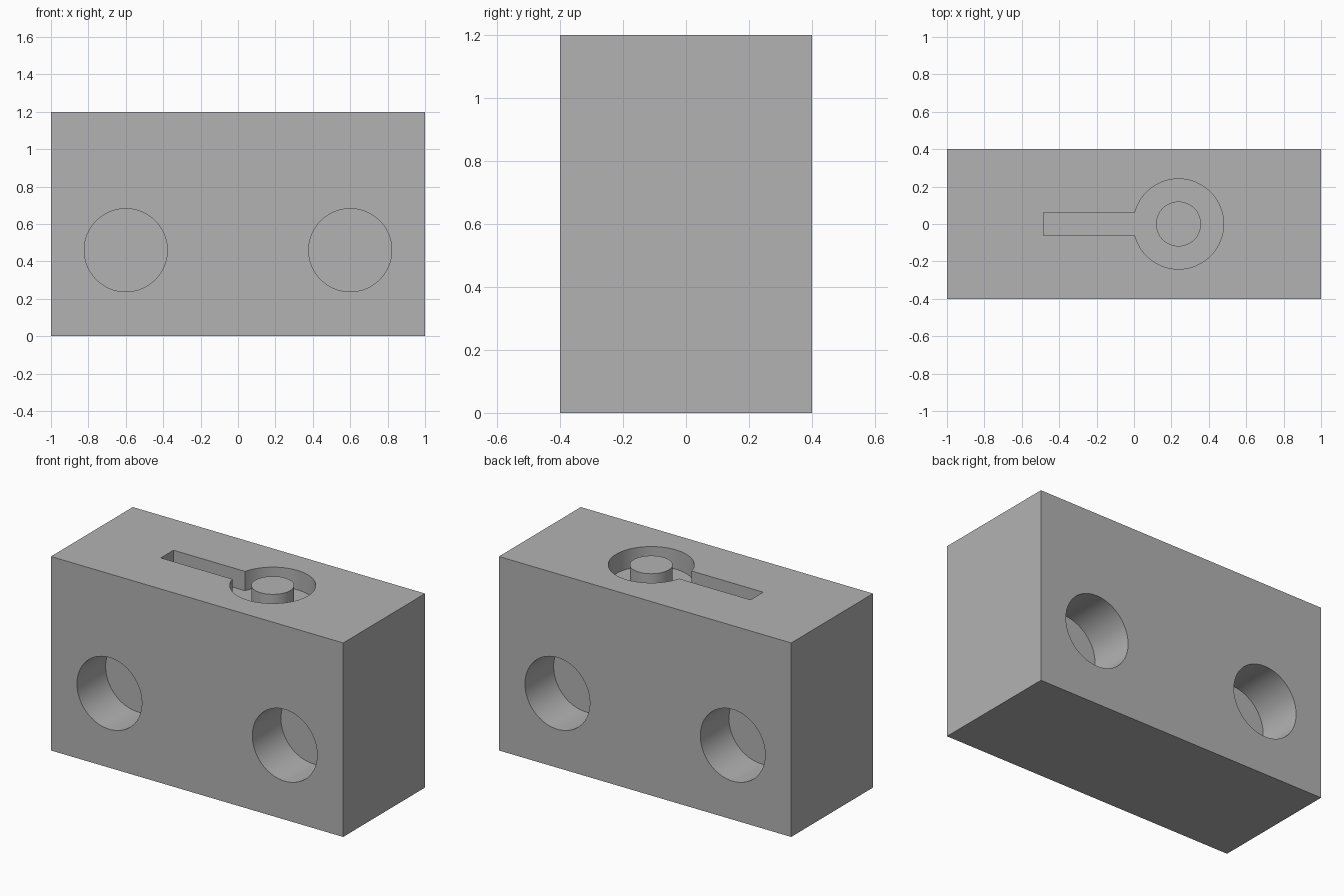
import bpy
import math

cube = bpy.data.objects.get("Cube")
if cube:
    bpy.data.objects.remove(cube, do_unlink=True)

WIDTH, DEPTH, HEIGHT = 2.0, 0.8, 1.2
HOLE_R, HOLE_DEPTH, HOLE_Z = 0.222, 0.28, 0.46
RECESS_DEPTH, RECESS_X, RECESS_R, POST_R = 0.12, 0.238, 0.241, 0.12
SLOT_END, SLOT_WIDTH = -0.485, 0.124
OVER = 0.1  # how far cutters stick out of the block

grey = bpy.data.materials.new("plain grey")
grey.use_nodes = True
colour = (0.45, 0.45, 0.45, 1)
grey.diffuse_color = colour
grey.node_tree.nodes["Principled BSDF"].inputs["Base Color"].default_value = colour


def box(name, size, location):
    bpy.ops.mesh.primitive_cube_add(size=1, location=location)
    ob = bpy.context.object
    ob.name = name
    ob.scale = size
    bpy.ops.object.transform_apply(location=False, rotation=False, scale=True)
    ob.data.materials.append(grey)
    return ob


def cylinder(name, radius, depth, location, tilt=0):
    bpy.ops.mesh.primitive_cylinder_add(vertices=96, radius=radius, depth=depth,
                                        location=location, rotation=(tilt, 0, 0))
    ob = bpy.context.object
    ob.name = name
    ob.data.materials.append(grey)
    return ob


def combine(target, tool, operation):
    mod = target.modifiers.new(tool.name, "BOOLEAN")
    mod.operation = operation
    mod.solver = "EXACT"
    mod.object = tool
    bpy.context.view_layer.objects.active = target
    bpy.ops.object.modifier_apply(modifier=mod.name)
    bpy.data.objects.remove(tool, do_unlink=True)


# Main block
block = box("block", (WIDTH, DEPTH, HEIGHT), (0, 0, HEIGHT / 2))

# Blind round holes, two on the front and two on the back
for side in (-1, 1):
    for x in (-0.6, 0.6):
        y = side * (DEPTH / 2 + (OVER - HOLE_DEPTH) / 2)
        hole = cylinder("hole_cutter", HOLE_R, HOLE_DEPTH + OVER,
                        (x, y, HOLE_Z), math.pi / 2)
        combine(block, hole, "DIFFERENCE")

# Keyhole-shaped recess in the top: round pocket joined with a straight slot
cut_z = HEIGHT + (OVER - RECESS_DEPTH) / 2
cut_h = RECESS_DEPTH + OVER
recess = cylinder("recess_cutter", RECESS_R, cut_h, (RECESS_X, 0, cut_z))
slot = box("slot_cutter", (RECESS_X - SLOT_END, SLOT_WIDTH, cut_h),
           ((RECESS_X + SLOT_END) / 2, 0, cut_z))
combine(recess, slot, "UNION")
combine(block, recess, "DIFFERENCE")

# Round post standing in the pocket, flush with the top
root = 0.05
post = cylinder("post", POST_R, RECESS_DEPTH + root,
                (RECESS_X, 0, HEIGHT - (RECESS_DEPTH + root) / 2))
combine(block, post, "UNION")

# Smooth round walls, crisp edges
bpy.ops.object.select_all(action="DESELECT")
block.select_set(True)
bpy.context.view_layer.objects.active = block
bpy.ops.object.shade_smooth_by_angle(angle=math.radians(30))
